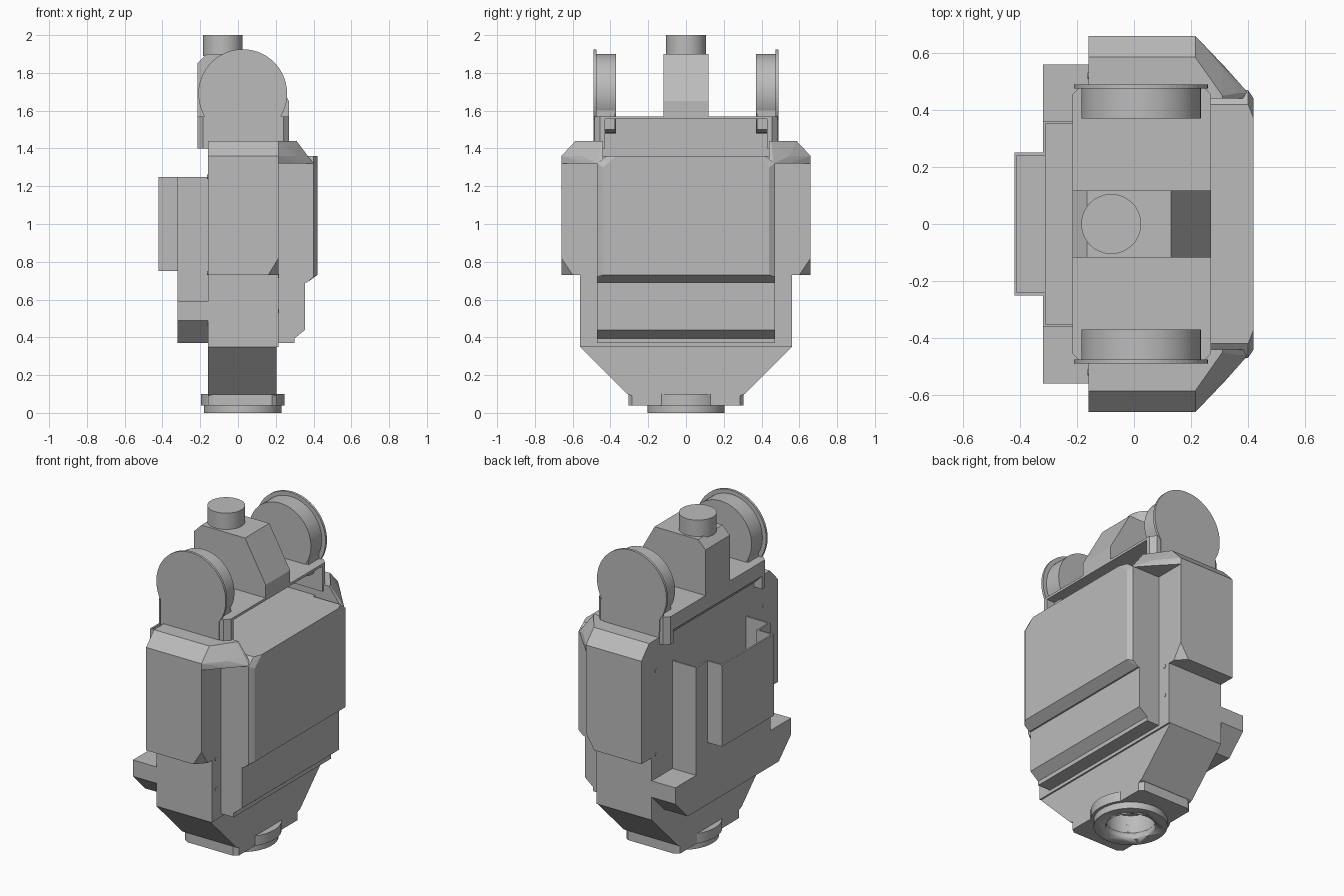
import bpy, bmesh, math
from mathutils import Vector

cube = bpy.data.objects.get("Cube")
if cube:
    bpy.data.objects.remove(cube, do_unlink=True)

grey = bpy.data.materials.new("plain_grey")
grey.use_nodes = True
GREY = (0.5, 0.5, 0.5, 1)
grey.diffuse_color = GREY
grey.node_tree.nodes["Principled BSDF"].inputs["Base Color"].default_value = GREY


def finish(name, bm):
    bmesh.ops.recalc_face_normals(bm, faces=bm.faces)
    mesh = bpy.data.meshes.new(name)
    bm.to_mesh(mesh)
    bm.free()
    mesh.materials.append(grey)
    obj = bpy.data.objects.new(name, mesh)
    bpy.context.collection.objects.link(obj)
    return obj


def hull(name, pts):
    """Convex solid around the given corner points."""
    bm = bmesh.new()
    for p in pts:
        bm.verts.new(p)
    bmesh.ops.convex_hull(bm, input=bm.verts)
    bmesh.ops.dissolve_limit(bm, angle_limit=0.01, verts=bm.verts, edges=bm.edges)
    return finish(name, bm)


def box(name, x, y, z):
    return hull(name, [(a, b, c) for a in x for b in y for c in z])


def prism(name, profile, axis, lo, hi):
    """Extrude a 2D profile along x, y or z."""
    place = {"x": lambda p, t: (t, p[0], p[1]),
             "y": lambda p, t: (p[0], t, p[1]),
             "z": lambda p, t: (p[0], p[1], t)}[axis]
    bm = bmesh.new()
    face = bm.faces.new([bm.verts.new(place(p, lo)) for p in profile])
    new = bmesh.ops.extrude_face_region(bm, geom=[face])["geom"]
    shift = Vector(place((0, 0), hi - lo))
    bmesh.ops.translate(bm, vec=shift, verts=[v for v in new if isinstance(v, bmesh.types.BMVert)])
    return finish(name, bm)


def cylinder(name, r, centre, depth, axis="z", sides=48):
    rot = {"x": (0, math.pi / 2, 0), "y": (math.pi / 2, 0, 0), "z": (0, 0, 0)}[axis]
    bpy.ops.mesh.primitive_cylinder_add(vertices=sides, radius=r, depth=depth,
                                        location=centre, rotation=rot)
    obj = bpy.context.object
    obj.name = name
    obj.data.materials.append(grey)
    bpy.ops.object.shade_smooth_by_angle(angle=math.radians(30))
    return obj


def cut(obj, cutter):
    mod = obj.modifiers.new("cut", "BOOLEAN")
    mod.operation = "DIFFERENCE"
    mod.solver = "EXACT"
    mod.object = cutter
    bpy.context.view_layer.objects.active = obj
    bpy.ops.object.modifier_apply(modifier=mod.name)


BACK, FRONT, MID = -0.16, 0.215, 0.025

# Main body and front slab
box("body", (BACK, FRONT), (-0.56, 0.56), (0.35, 1.36))
hull("front_slab", [(x, s * y, z) for s in (-1, 1) for x, y, z in (
    (0.2, 0.47, 0.7), (0.365, 0.47, 0.69), (0.40, 0.47, 0.72), (0.42, 0.44, 0.73),
    (0.2, 0.47, 1.32), (0.40, 0.47, 1.32), (0.42, 0.44, 1.30),
    (0.2, 0.42, 1.36), (0.40, 0.42, 1.36), (0.42, 0.37, 1.36))])
prism("lower_slab", [(0.2, 0.37), (0.30, 0.37), (0.30, 0.395), (0.355, 0.44),
                     (0.355, 0.71), (0.2, 0.71)], "y", -0.47, 0.47)

# Roof strip behind the recess
box("roof_back", (BACK, -0.03), (-0.45, 0.45), (1.32, 1.44))

for s, side in ((1, "left"), (-1, "right")):
    # Side wing with a clipped lower front corner
    hull(side + "_wing", [(x, s * y, z) for x, y, z in (
        (BACK, 0.5, 0.73), (BACK, 0.66, 0.73), (0.16, 0.66, 0.73), (FRONT, 0.60, 0.73),
        (FRONT, 0.5, 0.73), (FRONT, 0.66, 0.82), (BACK, 0.5, 1.34), (BACK, 0.66, 1.34),
        (FRONT, 0.5, 1.34), (FRONT, 0.66, 1.34))])
    # Bevelled roof corner
    hull(side + "_roof", [(x, s * y, z) for x, y, z in (
        (BACK, 0.44, 1.32), (BACK, 0.66, 1.32), (FRONT, 0.66, 1.32), (0.32, 0.55, 1.32),
        (0.40, 0.46, 1.32), (0.40, 0.44, 1.32), (BACK, 0.66, 1.36), (FRONT, 0.66, 1.36),
        (0.31, 0.55, 1.36), (0.37, 0.46, 1.36), (0.37, 0.44, 1.36), (BACK, 0.585, 1.44),
        (FRONT, 0.585, 1.44), (0.31, 0.45, 1.44), (0.31, 0.44, 1.44), (BACK, 0.44, 1.44))])
    # End wall of the upper housing
    prism(side + "_end_wall", [(-0.215, s * 0.43), (0.27, s * 0.43), (0.27, s * 0.455),
                               (0.24, s * 0.485), (-0.185, s * 0.485), (-0.215, s * 0.455)],
          "z", 1.40, 1.57)
    # Round drum with a thin keyhole-shaped cover
    cylinder(side + "_drum", 0.21, (MID, s * 0.425, 1.69), 0.11, "y")
    outline = [(BACK, 1.43), (FRONT, 1.43)]
    for i in range(41):
        a = math.radians(-36 + 252 * i / 40)
        outline.append((MID + 0.235 * math.cos(a), 1.69 + 0.235 * math.sin(a)))
    prism(side + "_drum_cover", outline, "y", s * 0.475, s * 0.49)
    box(side + "_drum_foot", (BACK, FRONT), sorted((s * 0.375, s * 0.48)), (1.5, 1.62))
    # Screws
    for z in (0.54, 0.725):
        cylinder(side + "_front_screw", 0.011, (FRONT, s * 0.52, z), 0.006, "x", 12)
    for z in (0.74, 1.25):
        cylinder(side + "_back_screw", 0.011, (BACK, s * 0.52, z), 0.006, "x", 12)
    # Rear tray walls
    box(side + "_tray_side", (-0.32, BACK), sorted((s * 0.35, s * 0.36)), (0.58, 1.25))
    box(side + "_tray_front", (-0.32, -0.31), sorted((s * 0.24, s * 0.36)), (0.58, 1.25))
    box(side + "_pocket_side", (-0.42, -0.31), sorted((s * 0.24, s * 0.25)), (0.75, 1.25))

# Upper housing with an open front recess
prism("housing_back", [(-0.215, 1.57), (-0.215, 1.48), (-0.165, 1.43), (-0.03, 1.43),
                       (-0.03, 1.57)], "y", -0.45, 0.45)
box("housing_top", (-0.215, 0.27), (-0.44, 0.44), (1.555, 1.57))

# Central head and cap
prism("head", [(-0.215, 1.56), (-0.215, 1.85), (-0.165, 1.90), (0.13, 1.90),
               (0.27, 1.65), (0.27, 1.56)], "y", -0.118, 0.118)
cylinder("cap", 0.105, (-0.08, 0, 1.945), 0.11)

# Rear tray and outer pocket
prism("tray_base", [(-0.56, 0.59), (-0.56, 0.49), (-0.44, 0.37), (0.44, 0.37),
                    (0.56, 0.49), (0.56, 0.59)], "x", -0.32, BACK)
box("tray_lower_front", (-0.32, -0.31), (-0.25, 0.25), (0.58, 0.76))
box("pocket_front", (-0.42, -0.41), (-0.25, 0.25), (0.75, 1.25))
box("pocket_floor", (-0.42, -0.31), (-0.25, 0.25), (0.75, 0.76))

# Tapered base with a hollow round port
taper = hull("taper", [(x, s * y, z) for x in (BACK, 0.205) for s in (-1, 1)
                       for y, z in ((0.56, 0.37), (0.56, 0.35), (0.31, 0.10), (0.285, 0.09))])
foot = hull("foot", [(x, s * y, z) for s in (-1, 1) for z in (0.04, 0.10)
                     for x, y in ((-0.13, 0.305), (0.18, 0.305), (BACK, 0.285), (0.205, 0.285))])
collar = cylinder("collar", 0.222, (MID, 0, 0.07), 0.06)
ring = cylinder("port_ring", 0.205, (MID, 0, 0.022), 0.044)
bore = cylinder("bore", 0.14, (MID, 0, 0.05), 0.2)
for part in (taper, foot, collar, ring):
    cut(part, bore)
bpy.data.objects.remove(bore, do_unlink=True)
